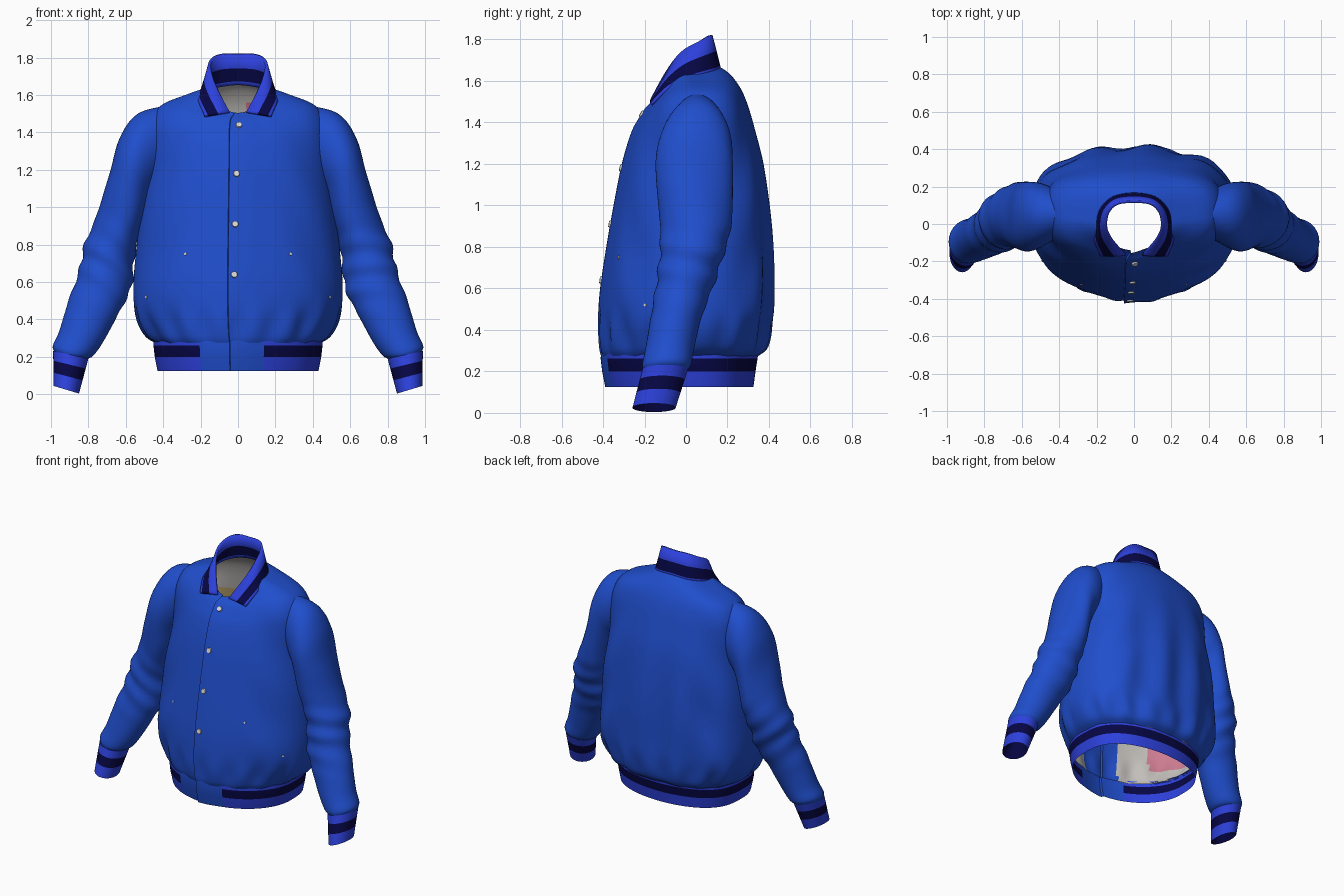
import bpy
import bmesh
from math import sin, cos, radians, exp
from mathutils import Vector
from mathutils.bvhtree import BVHTree

cube = bpy.data.objects.get("Cube")
if cube:
    bpy.data.objects.remove(cube, do_unlink=True)


def material(name, r, g, b):
    mat = bpy.data.materials.new(name)
    mat.use_nodes = True
    mat.diffuse_color = (r, g, b, 1)
    shader = mat.node_tree.nodes["Principled BSDF"]
    shader.inputs["Base Color"].default_value = (r, g, b, 1)
    shader.inputs["Roughness"].default_value = 0.8
    return mat


CLOTH = material("blue cloth", 0.014, 0.075, 0.6)
RIB = material("violet blue ribbing", 0.026, 0.053, 0.72)
NAVY = material("navy stripe", 0.002, 0.002, 0.06)
LINING = material("grey lining", 0.55, 0.53, 0.5)
PINK = material("pink print", 0.6, 0.2, 0.28)
TAN = material("tan print", 0.55, 0.4, 0.17)
METAL = material("pale metal", 0.72, 0.72, 0.72)

parts = []


def finish(name, bm, mats):
    """Turn a bmesh into a linked object."""
    bmesh.ops.recalc_face_normals(bm, faces=bm.faces)
    mesh = bpy.data.meshes.new(name)
    bm.to_mesh(mesh)
    bm.free()
    for mat in mats:
        mesh.materials.append(mat)
    obj = bpy.data.objects.new(name, mesh)
    bpy.context.collection.objects.link(obj)
    parts.append(obj)
    return obj


def loft(name, rings, mats, rule=None, closed=True):
    """Skin a list of point rings; rule(band, centre) picks the material."""
    bm = bmesh.new()
    rows = [[bm.verts.new(p) for p in ring] for ring in rings]
    count = len(rows[0])
    for i in range(len(rows) - 1):
        for j in range(count if closed else count - 1):
            k = (j + 1) % count
            face = bm.faces.new((rows[i][j], rows[i][k], rows[i + 1][k], rows[i + 1][j]))
            if rule:
                face.material_index = rule(i, face.calc_center_median())
    return finish(name, bm, mats)


def smooth_rows(rows, steps):
    """Catmull-Rom interpolation through rows of numbers."""
    out = []
    last = len(rows) - 1
    for i in range(last):
        quad = list(zip(rows[max(i - 1, 0)], rows[i], rows[i + 1], rows[min(i + 2, last)]))
        for s in range(steps):
            t = s / steps
            out.append([b + t * ((c - a) / 2 + t * (a - 2.5 * b + 2 * c - d / 2
                        + t * (1.5 * (b - c) + (d - a) / 2))) for a, b, c, d in quad])
    return out + [list(rows[-1])]


def bump(value, centre, width):
    return exp(-((value - centre) / width) ** 2)


# Torso: rows of half width, front y, back y, then front, side and back heights
def level(z, w, front, back):
    return (w, front, back, z, z, z)


SEAM = 264.6
ANGLES = sorted([a * 3 for a in range(120)] + [SEAM - 0.4, SEAM])


def torso_ring(row, shrink=1.0, folds=1.0):
    w, front, back, zf, zs, zb = row
    mid, half = (front + back) / 2, (back - front) / 2
    ring = []
    for a in ANGLES:
        c, s = cos(radians(a)), sin(radians(a))
        z = zs + ((zb if s > 0 else zf) - zs) * s * s
        x = w * c
        y = mid + half * (s ** 0.65 if s > 0 else s)
        # pleats down the back, gathers above the hem, soft chest folds
        if s > 0:
            y += folds * 0.016 * s * sin(21 * x + 1.5 * z + 5) * bump(z, 0.7, 0.45)
        gather = folds * 0.01 * sin(radians(a) * 17) * bump(z, 0.37, 0.09)
        gather += folds * 0.007 * sin(14 * z + 16 * abs(x)) * bump(abs(x), 0.4, 0.12)
        x, y = x + gather * c, y + gather * s
        # overlapping front placket
        if SEAM <= a < SEAM + 21:
            y -= 0.016 * (1 - (a - SEAM) / 21)
        ring.append(Vector((x * shrink, mid + (y - mid) * shrink, z)))
    return ring


torso_rows = smooth_rows([
    level(0.275, 0.45, -0.395, 0.35),
    level(0.32, 0.50, -0.405, 0.395),
    level(0.45, 0.55, -0.41, 0.415),
    level(0.60, 0.56, -0.40, 0.415),
    level(0.80, 0.54, -0.37, 0.41),
    level(1.00, 0.515, -0.335, 0.395),
    level(1.20, 0.49, -0.295, 0.37),
    level(1.35, 0.48, -0.25, 0.335),
    (0.465, -0.213, 0.30, 1.42, 1.465, 1.475),
    (0.41, -0.182, 0.265, 1.468, 1.545, 1.56),
    (0.28, -0.16, 0.215, 1.49, 1.60, 1.63),
    (0.185, -0.146, 0.16, 1.505, 1.635, 1.67)], 5)
body = loft("jacket_body", [torso_ring(r) for r in torso_rows], [CLOTH])


# Lining inside the torso, with the cloth facing and printed patches
def lining_rule(i, p):
    if p.y < 0:
        if -0.16 < p.x < 0.1:
            return 1
        return 2 if p.x < -0.36 and 0.38 < p.z < 0.75 else 0
    if 1.1 < p.z < 1.32:
        return 3
    return 2 if (p.x - 0.08) ** 2 + (p.z - 1.52) ** 2 < 0.045 ** 2 else 0


loft("lining", [torso_ring(r, 0.965) for r in torso_rows],
     [LINING, CLOTH, PINK, TAN], lining_rule)


# Ribbed hem with a stripe, plain cloth at the front centre
def hem_rule(i, p):
    if p.y < 0 and -0.2 < p.x < 0.14:
        return 0
    return 2 if i == 1 else 1


hem_rows = [level(0.125, 0.43, -0.375, 0.325), level(0.20, 0.445, -0.39, 0.335),
            level(0.262, 0.452, -0.397, 0.345), level(0.30, 0.45, -0.395, 0.35)]
loft("hem_band", [torso_ring(r, folds=0) for r in hem_rows], [CLOTH, RIB, NAVY], hem_rule)

# Sleeves: rows of inner x and z, outer x and z, front y, back y
sleeve_rows = smooth_rows([
    (0.40, 1.16, 0.33, 1.55, -0.05, 0.16),
    (0.44, 1.11, 0.53, 1.505, -0.115, 0.215),
    (0.47, 1.07, 0.635, 1.37, -0.145, 0.225),
    (0.50, 0.96, 0.69, 1.17, -0.145, 0.22),
    (0.53, 0.84, 0.755, 0.95, -0.125, 0.215),
    (0.555, 0.71, 0.82, 0.80, -0.125, 0.18),
    (0.575, 0.56, 0.85, 0.66, -0.145, 0.13),
    (0.64, 0.43, 0.91, 0.49, -0.17, 0.075),
    (0.715, 0.29, 0.955, 0.34, -0.195, 0.04),
    (0.77, 0.21, 0.99, 0.26, -0.21, 0.025),
    (0.805, 0.19, 0.98, 0.225, -0.205, 0.005)], 6)
cuff_top = (0.80, 0.19, 0.988, 0.232, -0.21, 0.01)
cuff_end = (0.85, 0.004, 0.987, 0.045, -0.258, -0.05)


def sleeve_ring(row, side, folds=1.0):
    xi, zi, xo, zo, front, back = row
    centre = Vector(((xi + xo) / 2, (front + back) / 2, (zi + zo) / 2))
    across = Vector(((xo - xi) / 2, 0, (zo - zi) / 2))
    along = Vector((0, (back - front) / 2, 0))
    ring = []
    for j in range(48):
        a = radians(j * 7.5)
        z = centre.z
        crease = sin(48 * z + 2.5 * sin(a + side) + side) * bump(z, 0.68, 0.17)
        crease += 0.6 * sin(3 * a + 9 * z) * bump(z, 1.0, 0.25)
        p = centre + (across * cos(a) + along * sin(a)) * (1 + 0.055 * folds * crease)
        ring.append(Vector((p.x * side, p.y, p.z)))
    return ring


for side, label in ((1, "left"), (-1, "right")):
    sleeve = [sleeve_ring(r, side) for r in sleeve_rows]
    loft(label + "_sleeve", sleeve, [CLOTH])
    # cuff grows out of the sleeve end and closes in a dark hollow
    upper, lower = sleeve_ring(cuff_top, side, 0), sleeve_ring(cuff_end, side, 0)
    bands = [[p.lerp(q, f) for p, q in zip(upper, lower)] for f in (0, 0.28, 0.62, 1)]
    middle = sum(upper, Vector()) / len(upper)
    hollow = [p.lerp(middle, 0.85) for p in lower]
    loft(label + "_cuff", [sleeve[-1]] + bands + [hollow], [RIB, NAVY],
         lambda i, p: int(i in (2, 4)))

# Collar: rows of the standing edge point, then the lower edge point
half_collar = [
    (0, 0.12, 1.82, 0, 0.162, 1.655),
    (0.09, 0.11, 1.818, 0.11, 0.143, 1.642),
    (0.14, 0.06, 1.79, 0.177, 0.08, 1.625),
    (0.15, -0.02, 1.74, 0.202, 0.0, 1.60),
    (0.115, -0.09, 1.645, 0.208, -0.085, 1.56),
    (0.045, -0.165, 1.508, 0.178, -0.168, 1.487)]
mirrored = [(-r[0], r[1], r[2], -r[3], r[4], r[5]) for r in half_collar[:0:-1]]
collar_path = smooth_rows(mirrored + half_collar, 5)
collar_rings = [[Vector(r[3:]).lerp(Vector(r[:3]), f) for r in collar_path]
                for f in (0, 0.12, 0.54, 1)]
collar = loft("collar", collar_rings, [RIB, NAVY], lambda i, p: int(i == 1), closed=False)
shell = collar.modifiers.new("thickness", "SOLIDIFY")
shell.thickness = 0.016
shell.offset = 0

# Snaps seated on the front of the torso
body_tree = BVHTree.FromPolygons([v.co for v in body.data.vertices],
                                 [p.vertices[:] for p in body.data.polygons])


def snap(name, x, z, radius):
    point, normal = body_tree.ray_cast(Vector((x, -1, z)), Vector((0, 1, 0)))[:2]
    if normal.y > 0:
        normal = -normal
    bm = bmesh.new()
    turn = normal.to_track_quat("Z", "Y").to_matrix().to_4x4()
    turn.translation = point + normal * radius * 0.2
    bmesh.ops.create_cone(bm, cap_ends=True, segments=16, radius1=radius,
                          radius2=radius * 0.85, depth=radius * 0.5, matrix=turn)
    finish(name, bm, [METAL])


for n, (x, z) in enumerate([(0.005, 1.44), (-0.008, 1.18), (-0.015, 0.91), (-0.02, 0.64)]):
    snap("front_snap_%d" % n, x, z, 0.018)

for side, label in ((1, "left"), (-1, "right")):
    snap(label + "_pocket_upper_snap", 0.28 * side, 0.75, 0.008)
    snap(label + "_pocket_lower_snap", 0.49 * side, 0.52, 0.008)

# Smooth cloth, crisp seams
bpy.ops.object.select_all(action="DESELECT")
for obj in parts:
    obj.select_set(True)
bpy.context.view_layer.objects.active = body
bpy.ops.object.shade_smooth_by_angle(angle=radians(45))
